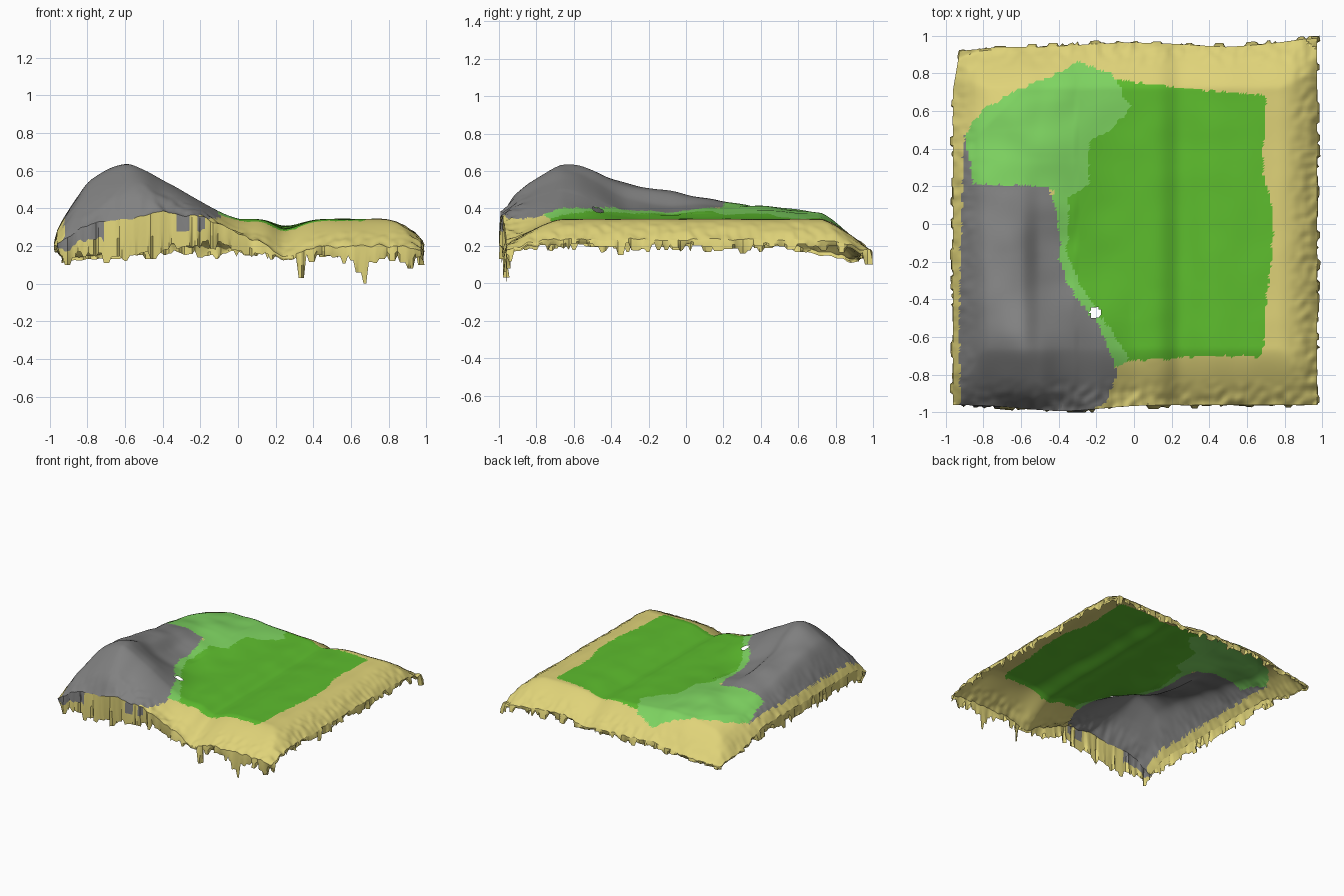
import bpy, bmesh, math, random
from mathutils import noise, Vector

if "Cube" in bpy.data.objects:
    bpy.data.objects.remove(bpy.data.objects["Cube"])
random.seed(4)

def material(name, rgb):
    m = bpy.data.materials.new(name)
    m.diffuse_color = (*rgb, 1)
    m.use_nodes = True
    m.node_tree.nodes["Principled BSDF"].inputs["Base Color"].default_value = m.diffuse_color
    return m

MATS = [material("sand", (0.74, 0.65, 0.19)), material("grass", (0.11, 0.51, 0.027)),
        material("light_grass", (0.21, 0.66, 0.12)), material("rock", (0.22, 0.22, 0.22))]
SAND, GRASS, LIGHT, ROCK = range(4)

# Hill height added above the plain, in coarse cross-sections
HX = [-0.96, -0.88, -0.78, -0.6, -0.5, -0.4, -0.2, 0.0, 0.2]
HY = [-0.98, -0.88, -0.6, -0.3, 0.0, 0.35, 0.65, 0.9]
HILL = [[.04, .07, .11, .16, .18, .19, .17, .08, 0],
        [.04, .10, .15, .24, .25, .21, .14, .03, 0],
        [.04, .11, .21, .285, .25, .20, .08, 0, 0],
        [.03, .10, .17, .18, .10, .06, .01, 0, 0],
        [.03, .07, .12, .125, .07, .045, .01, 0, 0],
        [.02, .04, .06, .075, .07, .06, .02, 0, 0],
        [0, .01, .02, .04, .04, .04, .02, 0, 0],
        [0] * 9]

def spline(xs, ys, x):
    x = min(max(x, xs[0]), xs[-1])
    n = len(xs)
    i = max(k for k in range(n - 1) if xs[k] <= x)
    def tangent(k):
        a, b = max(k - 1, 0), min(k + 1, n - 1)
        return (ys[b] - ys[a]) / (xs[b] - xs[a])
    h = xs[i + 1] - xs[i]
    t = (x - xs[i]) / h
    return ((2*t**3 - 3*t*t + 1) * ys[i] + (t**3 - 2*t*t + t) * h * tangent(i)
            + (3*t*t - 2*t**3) * ys[i + 1] + (t**3 - t*t) * h * tangent(i + 1))

def ramp(v, a, b, p):
    return min(max((v - a) / (b - a), 0), 1.05) ** p

def height(x, y):
    z = 0.343
    # stream valley, steeper on its left bank
    w = 0.08 if x < 0.25 else 0.11
    z -= (0.045 - 0.01 * y) * math.exp(-((x - 0.25) / w) ** 2)
    # shoulders falling to the shore, earlier at the back left corner
    front = 0.15 * ramp(-y, 0.66, 0.97, 1.4)
    back = 0.15 * ramp(y, 0.72, 0.96, 1.3)
    side = 0.11 * ramp(abs(x), 0.76, 0.97, 2.0)
    corner = 0.10 * ramp(y - x, 1.3, 1.8, 1.2)
    z -= min(math.hypot(max(front, back), side) + corner, 0.165 + 0.4 * corner)
    if x < 0.2:
        z += max(0, spline(HY, [spline(HX, row, x) for row in HILL], y))
    # rougher ground on the hill and along the rim
    z += (0.012 if x < -0.3 else 0.004) * noise.noise(Vector((x * 6, y * 6, 1)))
    rim = max(ramp(abs(x), 0.82, 0.95, 1), ramp(abs(y), 0.82, 0.95, 1))
    return z + 0.016 * rim * noise.noise(Vector((x * 22, y * 22, 5)))

# Colour regions as outlines seen from above
ROCK_AREA = [(-.9, .47), (-.85, .21), (-.46, .2), (-.43, .14), (-.39, -.1), (-.4, -.16),
             (-.34, -.35), (-.19, -.53), (-.12, -.7), (-.09, -.79), (-.15, -.95),
             (-.5, -1.1), (-.92, -1.1), (-.93, -.5), (-.91, .2)]
LIGHT_AREA = [(-.9, .47), (-.8, .61), (-.6, .72), (-.42, .79), (-.3, .86), (-.12, .8),
              (-.02, .62), (-.12, .5), (-.24, .44), (-.24, .22), (-.34, .14), (-.36, -.15),
              (-.28, -.33), (-.17, -.5), (-.02, -.72), (-.1, -.76), (-.25, -.5), (-.44, -.2),
              (-.43, .18), (-.5, .2), (-.85, .2)]
GRASS_AREA = [(-.12, .77), (.05, .75), (.35, .71), (.7, .68), (.68, .3), (.74, .05),
              (.73, -.2), (.7, -.4), (.69, -.7), (.4, -.7), (-.05, -.73), (-.42, -.1), (-.42, .3)]

def inside(poly, x, y):
    hit = False
    for (ax, ay), (bx, by) in zip(poly, poly[1:] + poly[:1]):
        if (ay > y) != (by > y) and x < ax + (y - ay) * (bx - ax) / (by - ay):
            hit = not hit
    return hit

def ground_colour(x, y):
    x, y = x + .014 * noise.noise(Vector((x * 30, y * 30, 2))), y + .014 * noise.noise(Vector((x * 30, y * 30, 8)))
    for poly, mat in ((ROCK_AREA, ROCK), (LIGHT_AREA, LIGHT), (GRASS_AREA, GRASS)):
        if inside(poly, x, y):
            return mat
    return SAND

def outline(u, v):
    """Map the unit square onto the slightly uneven plot, back left corner trimmed."""
    front = -0.96 - 0.032 * math.exp(-((u + 0.4) / 0.3) ** 2)
    back = 0.95 + 0.03 * ramp(u, 0.5, 0.9, 1) + 0.012 * math.cos(u * 5)
    x = 0.005 + 0.965 * u
    y = front + (back - front) * (v + 1) / 2
    trim = 0.035 * ramp(v - u, 1.75, 2, 1)
    return x + trim, y - trim

def finish(bm, name):
    mesh = bpy.data.meshes.new(name)
    bm.normal_update()
    bm.to_mesh(mesh)
    bm.free()
    obj = bpy.data.objects.new(name, mesh)
    bpy.context.collection.objects.link(obj)
    for m in MATS:
        mesh.materials.append(m)
    bpy.ops.object.select_all(action='DESELECT')
    obj.select_set(True)
    bpy.context.view_layer.objects.active = obj
    bpy.ops.object.shade_smooth_by_angle(angle=math.radians(30))

# Ground surface with the small gap at the foot of the hill
N = 140
bm = bmesh.new()
grid = []
for j in range(N + 1):
    row = []
    for i in range(N + 1):
        x, y = outline(2 * i / N - 1, 2 * j / N - 1)
        row.append(bm.verts.new((x, y, height(x, y))))
    grid.append(row)
for j in range(N):
    for i in range(N):
        a, b, c, d = grid[j][i], grid[j][i + 1], grid[j + 1][i + 1], grid[j + 1][i]
        for tri in ((a, b, c), (a, c, d)):
            cx, cy = (sum(v.co[k] for v in tri) / 3 for k in (0, 1))
            if math.hypot(cx + 0.205, cy + 0.47) > 0.031:
                bm.faces.new(tri).material_index = ground_colour(cx, cy)
ring = (grid[0][:-1] + [r[-1] for r in grid[:-1]] + grid[-1][:0:-1] + [r[0] for r in grid[:0:-1]])
edge = [v.co.copy() for v in ring]
finish(bm, "ground")

# Ragged shore skirt hanging from the ground's rim, with a few long spikes
SPIKES = [(.33, -.96, .03), (.67, -.96, 0), (.64, -.96, .06), (.92, -.96, .08), (-.9, -.96, .1),
          (-.7, -.98, .11), (-.45, -.98, .13), (.97, -.35, .15), (.97, .3, .16), (.96, .97, .1),
          (-.2, .95, .14)]
BOTTOM_X = [-.95, -.7, -.55, -.4, -.2, 0, .2, .6, .95]
BOTTOM_Z = [.17, .14, .15, .18, .21, .18, .14, .13, .13]
bm = bmesh.new()
rings = [[], [], []]
hang = push = 0
for k, p in enumerate(edge):
    if k % 4 == 0 or random.random() < 0.25:
        hang, push = random.uniform(-.025, .025), random.uniform(-.022, .02)
    out = Vector((0, 0, 0))
    if N <= k <= 2 * N or k >= 3 * N or k == 0:
        out.x = math.copysign(1, p.x)
    if k <= N or 2 * N <= k <= 3 * N:
        out.y = math.copysign(1, p.y)
    if p.y < -0.93:
        z = spline(BOTTOM_X, BOTTOM_Z, p.x) + hang
    else:
        z = (0.19 if abs(p.x) > 0.95 else 0.155) + hang
    z = min(z, p.z - 0.02)
    for sx, sy, sz in SPIKES:
        if math.hypot(p.x - sx, p.y - sy) < 0.02:
            z = sz
    q = p + out * min(push, 0.999 - max(abs(p.y), abs(p.x)))
    q.z = max(z, 0)
    mid = p.lerp(q, 0.5) + out * 0.003
    for verts, co in zip(rings, (p, mid, q)):
        verts.append(bm.verts.new(co))
for k in range(len(edge)):
    n = (k + 1) % len(edge)
    x, y = edge[k].x, edge[k].y
    # rock reaches down the cliff at the front left corner and in two streaks
    rocky = y < -0.93 and (x < -0.72 or -.33 < x < -.27 or -.22 < x < -.18)
    for r in (0, 1):
        f = bm.faces.new((rings[r][n], rings[r][k], rings[r + 1][k], rings[r + 1][n]))
        f.material_index = ROCK if rocky and r == 0 else SAND
finish(bm, "shore_skirt")
